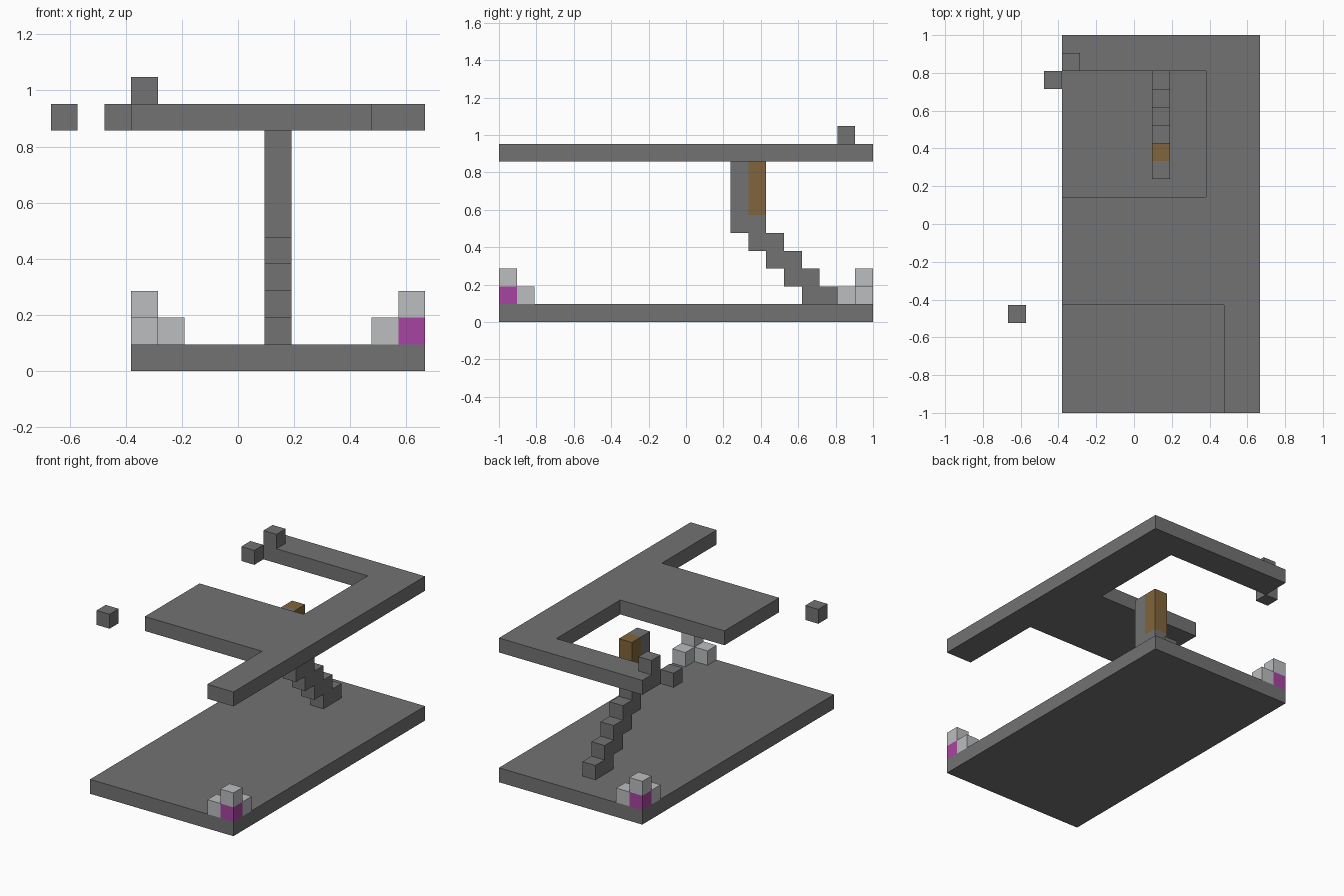
import bpy
import bmesh
from mathutils import Vector

if "Cube" in bpy.data.objects:
    bpy.data.objects.remove(bpy.data.objects["Cube"], do_unlink=True)

U = 2 / 21                      # edge length of one block
ORIGIN = Vector((7, 10.5, 0))   # grid point placed on the world origin


def material(name, rgb):
    mat = bpy.data.materials.new(name)
    mat.use_nodes = True
    mat.diffuse_color = (*rgb, 1)
    mat.node_tree.nodes["Principled BSDF"].inputs["Base Color"].default_value = (*rgb, 1)
    return mat


STONE = material("dark grey stone", (0.17, 0.17, 0.17))
PALE = material("pale grey", (0.5, 0.51, 0.52))
MAGENTA = material("magenta", (0.39, 0.06, 0.35))
BROWN = material("brown wood", (0.22, 0.13, 0.045))


def prism(name, outline, start, depth, mat):
    """Extrude a flat outline of grid points (start, depth are grid vectors)."""
    bm = bmesh.new()
    face = bm.faces.new([bm.verts.new(Vector(p) + Vector(start)) for p in outline])
    moved = bmesh.ops.extrude_face_region(bm, geom=[face])["geom"]
    bmesh.ops.translate(bm, vec=Vector(depth),
                        verts=[v for v in moved if isinstance(v, bmesh.types.BMVert)])
    for v in bm.verts:
        v.co = (v.co - ORIGIN) * U
    bmesh.ops.recalc_face_normals(bm, faces=bm.faces)
    mesh = bpy.data.meshes.new(name)
    bm.to_mesh(mesh)
    bm.free()
    mesh.materials.append(mat)
    obj = bpy.data.objects.new(name, mesh)
    bpy.context.collection.objects.link(obj)
    return obj


def box(name, corner, size, mat):
    w, d, h = size
    return prism(name, [(0, 0, 0), (w, 0, 0), (w, d, 0), (0, d, 0)],
                 corner, (0, 0, h), mat)


def block(name, corner, mat):
    return box(name, corner, (1, 1, 1), mat)


# Ground floor
box("ground_floor", (3, 0, 0), (11, 21, 1), STONE)

# Upper floor with two bays cut in from one side
plan = [(12, 0), (14, 0), (14, 21), (3, 21), (3, 19), (11, 19),
        (11, 12), (3, 12), (3, 6), (12, 6)]
prism("upper_floor", [(x, y, 0) for x, y in plan], (0, 0, 9), (0, 0, 1), STONE)

# Staircase with a tall post at its head
upper, under = [], []
for k in range(1, 6):
    upper += [(0, 20 - k, k), (0, 20 - k, k + 1)]
    under += [(0, 18 - k, k), (0, 18 - k, k + 1)]
under[-1] = (0, 13, 9)
prism("staircase", upper + [(0, 14, 6), (0, 14, 9)] + under[::-1],
      (8, 0, 0), (1, 0, 0), STONE)

# Wooden door on the top step
box("door", (8, 14, 6), (1, 1, 3), BROWN)

# Loose blocks around the upper floor
block("corner_block", (3, 19, 10), STONE)
block("ledge_block", (2, 18, 9), STONE)
block("floating_block", (0, 5, 9), STONE)

# Corner markers: a magenta core wrapped by pale blocks
for side, x, y, s in (("front", 13, 0, -1), ("back", 3, 20, 1)):
    block(side + "_marker_core", (x, y, 1), MAGENTA)
    block(side + "_marker_top", (x, y, 2), PALE)
    block(side + "_marker_side", (x + s, y, 1), PALE)
    block(side + "_marker_inner", (x, y - s, 1), PALE)
